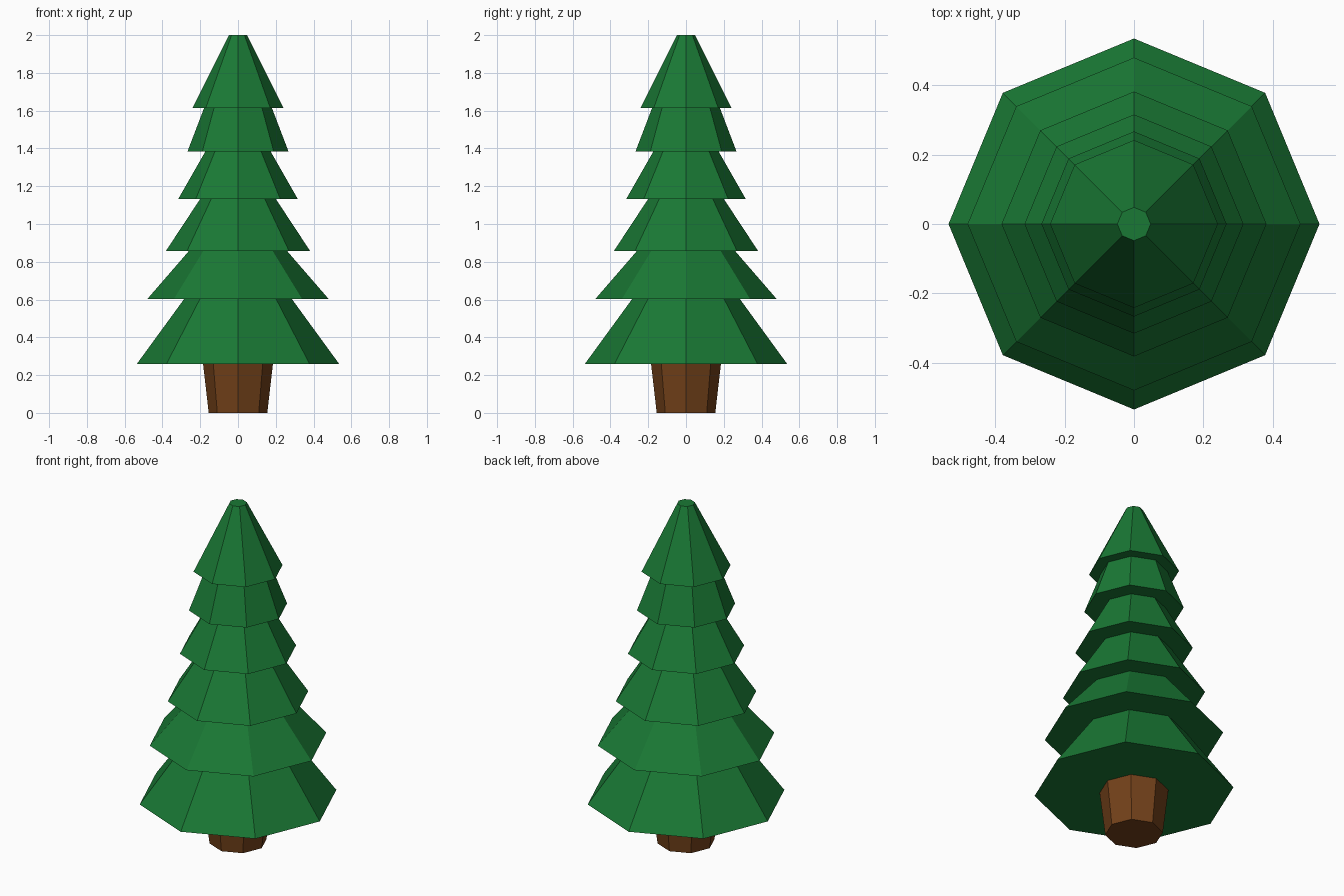
import bpy, bmesh
from math import cos, sin, pi

if "Cube" in bpy.data.objects:
    bpy.data.objects.remove(bpy.data.objects["Cube"])

SIDES = 8


def material(name, color):
    mat = bpy.data.materials.new(name)
    mat.diffuse_color = color
    mat.use_nodes = True
    mat.node_tree.nodes["Principled BSDF"].inputs["Base Color"].default_value = mat.diffuse_color
    return mat


def lathe(name, profile, mat):
    """Flat-faced closed solid from (radius, z) rings listed bottom to top."""
    bm = bmesh.new()
    rings = [[bm.verts.new((r * cos(2 * pi * i / SIDES), r * sin(2 * pi * i / SIDES), z))
              for i in range(SIDES)] for r, z in profile]
    for low, high in zip(rings, rings[1:]):
        for i in range(SIDES):
            j = (i + 1) % SIDES
            bm.faces.new((low[i], low[j], high[j], high[i]))
    bm.faces.new(rings[0][::-1])
    bm.faces.new(rings[-1])
    mesh = bpy.data.meshes.new(name)
    bm.to_mesh(mesh)
    bm.free()
    mesh.materials.append(mat)
    obj = bpy.data.objects.new(name, mesh)
    bpy.context.collection.objects.link(obj)
    return obj


green = material("foliage_green", (0.01, 0.19, 0.035, 1))
brown = material("bark_brown", (0.17, 0.053, 0.01, 1))

# Trunk, widening slightly up to the foliage
lathe("trunk", [(0.155, 0), (0.185, 0.26)], brown)

# Foliage tiers: (bottom z, bottom radius, top radius), stacked to the tip
tiers = [(0.26, 0.535, 0.285), (0.603, 0.48, 0.26), (0.857, 0.382, 0.20),
         (1.133, 0.316, 0.172), (1.385, 0.267, 0.18), (1.613, 0.242, 0.048)]
tops = [t[0] for t in tiers[1:]] + [2.0]
profile = []
for (z, r_low, r_high), z_top in zip(tiers, tops):
    profile += [(r_low, z), (r_high, z_top)]
lathe("foliage", profile, green)
